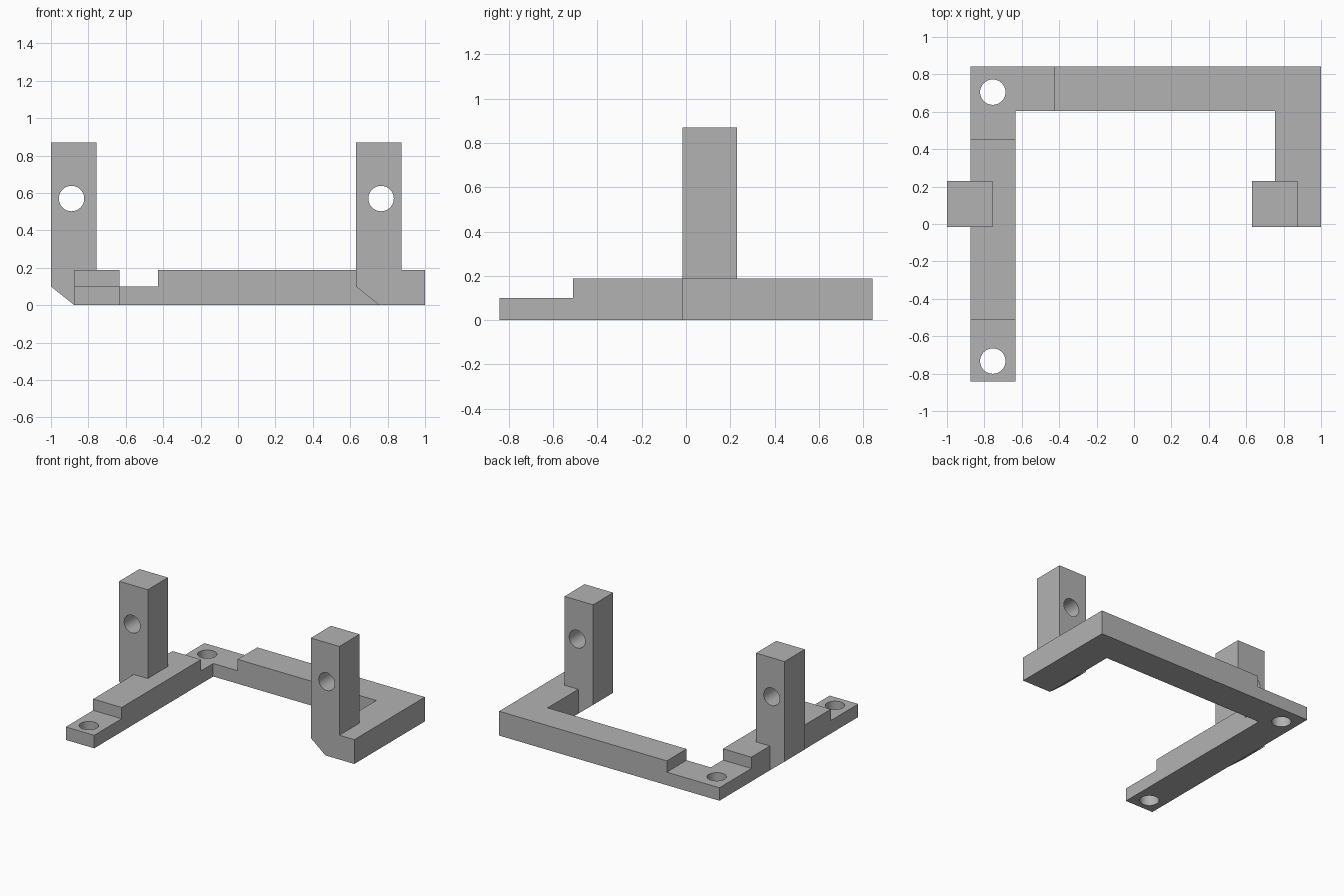
import bpy
import bmesh
from math import radians
from mathutils import Vector

cube = bpy.data.objects.get("Cube")
if cube:
    bpy.data.objects.remove(cube, do_unlink=True)

grey = bpy.data.materials.new("plain grey")
grey.use_nodes = True
grey.diffuse_color = (0.45, 0.45, 0.45, 1)
grey.node_tree.nodes["Principled BSDF"].inputs["Base Color"].default_value = (0.45, 0.45, 0.45, 1)


def prism(name, profile, axis, start, end):
    """Extrude a profile, given as (x or y, z) points, along the x or y axis."""
    bm = bmesh.new()
    place = (lambda a, z: (start, a, z)) if axis == "x" else (lambda a, z: (a, start, z))
    face = bm.faces.new([bm.verts.new(place(a, z)) for a, z in profile])
    length = end - start
    move = Vector((length, 0, 0)) if axis == "x" else Vector((0, length, 0))
    new = bmesh.ops.extrude_face_region(bm, geom=[face])["geom"]
    bmesh.ops.translate(bm, vec=move, verts=[v for v in new if isinstance(v, bmesh.types.BMVert)])
    bmesh.ops.recalc_face_normals(bm, faces=bm.faces)
    mesh = bpy.data.meshes.new(name)
    bm.to_mesh(mesh)
    bm.free()
    mesh.materials.append(grey)
    obj = bpy.data.objects.new(name, mesh)
    bpy.context.collection.objects.link(obj)
    return obj


def combine(target, other, operation):
    """Apply a boolean and discard the helper."""
    mod = target.modifiers.new("combine", "BOOLEAN")
    mod.operation = operation
    mod.solver = "EXACT"
    mod.object = other
    bpy.context.view_layer.objects.active = target
    bpy.ops.object.modifier_apply(modifier=mod.name)
    bpy.data.objects.remove(other, do_unlink=True)


def drill(target, location, tilt=0):
    bpy.ops.mesh.primitive_cylinder_add(vertices=40, radius=0.068, depth=0.6,
                                        location=location, rotation=(tilt, 0, 0))
    cutter = bpy.context.object
    cutter.hide_render = True
    cutter.data.materials.append(grey)
    combine(target, cutter, "DIFFERENCE")


# Main dimensions
TOP, STEP = 0.187, 0.1
BACK, FRONT = 0.843, -0.843
POST_FRONT, POST_BACK = -0.015, 0.23
WIDE, BAR_FRONT = -0.875, 0.603

# Side rail, stepped down at the front tab and at the back corner
frame = prism("bracket_frame",
              [(FRONT, 0), (BACK, 0), (BACK, STEP), (0.455, STEP), (0.455, TOP),
               (-0.51, TOP), (-0.51, STEP), (FRONT, STEP)], "x", WIDE, -0.633)

# Rear bar, stepped down at the shared corner
rear_bar = prism("rear_bar",
                 [(WIDE, 0), (1, 0), (1, TOP), (-0.427, TOP), (-0.427, STEP), (WIDE, STEP)],
                 "y", BAR_FRONT, BACK)
combine(frame, rear_bar, "UNION")

# Short arm at the other side
short_arm = prism("short_arm", [(0.755, 0), (1, 0), (1, TOP), (0.755, TOP)],
                  "y", POST_FRONT, BACK - 0.1)
combine(frame, short_arm, "UNION")

# Upright posts with a chamfered outer foot
for left in (-1, 0.63):
    right = left + 0.243
    post = prism("post", [(left, STEP), (left + 0.125, 0), (right, 0), (right, 0.87), (left, 0.87)],
                 "y", POST_FRONT, POST_BACK)
    combine(frame, post, "UNION")

# Screw holes through the tabs and the posts
for y in (0.705, -0.733):
    drill(frame, (-0.755, y, 0.05))
for x in (-0.89, 0.765):
    drill(frame, (x, 0.1, 0.57), radians(90))

# Smooth hole walls, crisp edges elsewhere
bpy.ops.object.select_all(action="DESELECT")
frame.select_set(True)
bpy.context.view_layer.objects.active = frame
bpy.ops.object.shade_smooth_by_angle(angle=radians(30))
